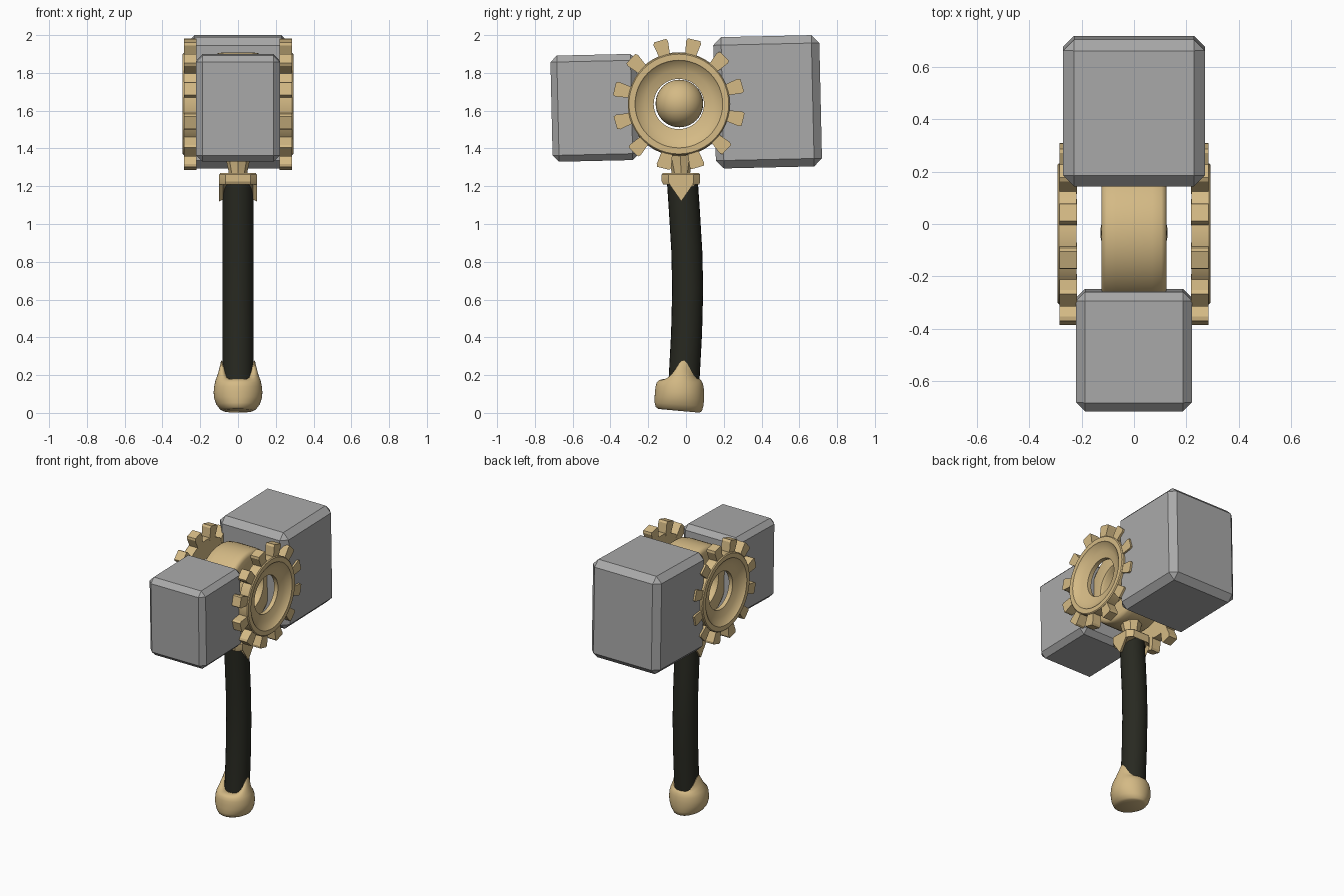
import bpy, bmesh, math
from math import cos, sin, pi, radians
from mathutils import Matrix, Vector

if "Cube" in bpy.data.objects:
    bpy.data.objects.remove(bpy.data.objects["Cube"])


def material(name, rgb):
    m = bpy.data.materials.new(name)
    m.diffuse_color = (*rgb, 1)
    m.use_nodes = True
    m.node_tree.nodes["Principled BSDF"].inputs["Base Color"].default_value = m.diffuse_color
    return m


GREY = material("steel_grey", (0.40, 0.40, 0.40))
GOLD = material("pale_gold", (0.66, 0.49, 0.235))
DARK = material("dark_grip", (0.021, 0.022, 0.015))
CY, CZ = -0.038, 1.635          # hub centre


def finish(name, bm, mat, angle=35):
    bmesh.ops.recalc_face_normals(bm, faces=bm.faces)
    me = bpy.data.meshes.new(name)
    bm.to_mesh(me)
    bm.free()
    ob = bpy.data.objects.new(name, me)
    bpy.context.collection.objects.link(ob)
    me.materials.append(mat)
    if angle:
        me.shade_smooth()
        me.set_sharp_from_angle(angle=radians(angle))
    return ob


def loft(bm, rings, loop=False):
    """Skin a list of equal-length point rings; cap the ends unless looped."""
    vs = [[bm.verts.new(p) for p in ring] for ring in rings]
    n = len(vs[0])
    pairs = list(zip(vs, vs[1:])) + ([(vs[-1], vs[0])] if loop else [])
    for a, b in pairs:
        for i in range(n):
            j = (i + 1) % n
            bm.faces.new((a[i], a[j], b[j], b[i]))
    if not loop:
        bm.faces.new(vs[0])
        bm.faces.new(vs[-1])


def lathe_x(bm, profile, n=48):
    """Spin a closed (radius, x) profile around the hub's x axis."""
    loft(bm, [[(x, CY + r * cos(2 * pi * i / n), CZ + r * sin(2 * pi * i / n))
               for i in range(n)] for r, x in profile], loop=True)


# Hammer blocks, chamfered and slightly tilted
def block(name, size, centre, bevel):
    bm = bmesh.new()
    bmesh.ops.create_cube(bm, size=1)
    bmesh.ops.scale(bm, vec=size, verts=bm.verts)
    bmesh.ops.bevel(bm, geom=bm.edges[:], offset=bevel, segments=1, affect='EDGES')
    bmesh.ops.rotate(bm, cent=(0, 0, 0), matrix=Matrix.Rotation(radians(1.3), 3, 'X'), verts=bm.verts)
    bmesh.ops.translate(bm, vec=centre, verts=bm.verts)
    finish(name, bm, GREY, 0)


block("small_head", (0.443, 0.458, 0.562), (0, -0.483, 1.615), 0.034)
block("large_head", (0.543, 0.562, 0.695), (0, 0.432, 1.647), 0.042)

# Gear wheels on both sides
for side, label in ((1, "right"), (-1, "left")):
    bm = bmesh.new()
    lathe_x(bm, [(r, side * x) for r, x in (
        (0.27, 0.22), (0.27, 0.287), (0.264, 0.293), (0.232, 0.293), (0.226, 0.285),
        (0.18, 0.262), (0.133, 0.25), (0.133, 0.22))])
    for k in range(12):
        a = radians(16.5 + 30 * k)
        u, v = Vector((0, cos(a), sin(a))), Vector((0, -sin(a), cos(a)))
        c = Vector((0, CY, CZ))
        outline = [(0.25, -0.027), (0.335, -0.040), (0.35, -0.034),
                   (0.35, 0.034), (0.335, 0.040), (0.25, 0.027)]
        loft(bm, [[c + u * r + v * w + Vector((side * x, 0, 0)) for r, w in outline]
                  for x in (0.2185, 0.285)])
    finish(label + "_gear", bm, GOLD, 30)

# Central hub ring
bm = bmesh.new()
half = [(0.14, 0.11), (0.15, 0.125), (0.245, 0.125), (0.262, 0.118), (0.27, 0.105), (0.274, 0.07)]
lathe_x(bm, half + [(r, -x) for r, x in reversed(half)])
finish("hub_ring", bm, GOLD, 40)

# Ball in the hub
bm = bmesh.new()
bmesh.ops.create_uvsphere(bm, u_segments=32, v_segments=20, radius=0.126,
                          matrix=Matrix.Translation((0, CY + 0.003, CZ + 0.003)))
finish("hub_ball", bm, GOLD, 60)


def circle(r, y, z, n=24):
    return [(r * cos(2 * pi * i / n), y + r * sin(2 * pi * i / n), z) for i in range(n)]


# Curved grip
bm = bmesh.new()
loft(bm, [circle(0.082, y, z) for y, z in (
    (-0.016, 0.08), (-0.010, 0.18), (0.003, 0.42), (0.009, 0.66),
    (0.004, 0.86), (-0.008, 1.06), (-0.020, 1.24))])
finish("grip", bm, DARK)

# Tapered neck
bm = bmesh.new()
loft(bm, [circle(0.048, -0.027, 1.25, 8), circle(0.05, -0.027, 1.28, 8),
          circle(0.075, -0.030, 1.39, 8)])
finish("neck", bm, GOLD, 25)

# Faceted collar with points hanging on both sides
bm = bmesh.new()
quarter = [(0.1, 0), (0.1, 0.065), (0.065, 0.1), (0, 0.1)]
right = [(x, -y) for x, y in reversed(quarter[1:])] + quarter
plan = right + [(-x, y) for x, y in reversed(right[1:-1])]
tip = lambda x, y: 1.12 if y == 0 else 1.21
loft(bm, [[(x * 0.8, y * 0.8 - 0.022, tip(x, y) + 0.01) for x, y in plan],
          [(x, y * 0.96 - 0.025, tip(x, y)) for x, y in plan],
          [(x, y * 1.02 - 0.027, 1.225) for x, y in plan],
          [(x, y * 1.02 - 0.027, 1.262) for x, y in plan],
          [(x * 0.93, y * 0.95 - 0.027, 1.27) for x, y in plan]])
finish("collar", bm, GOLD, 20)

# Rounded pommel with a tongue up each side of the grip
bm = bmesh.new()
N = 48
rings = []
# rx, ry, centre y, z, tongue height, tilt
for rx, ry, cy, z, up, tilt in (
        (0.080, 0.108, -0.038, 0.011, 0, -0.09), (0.096, 0.122, -0.038, 0.020, 0, -0.09),
        (0.115, 0.129, -0.037, 0.045, 0, -0.07), (0.127, 0.131, -0.035, 0.080, 0, -0.05),
        (0.129, 0.130, -0.034, 0.110, 0, -0.03), (0.126, 0.127, -0.034, 0.140, 0, 0),
        (0.120, 0.121, -0.034, 0.160, 0.01, 0), (0.106, 0.112, -0.032, 0.173, 0.035, 0),
        (0.097, 0.100, -0.026, 0.178, 0.065, 0), (0.089, 0.088, -0.016, 0.179, 0.10, 0),
        (0.076, 0.076, -0.012, 0.172, 0.09, 0)):
    ring = []
    for i in range(N):
        a = 2 * pi * i / N
        ring.append((rx * cos(a), cy + ry * sin(a),
                     z + up * abs(cos(a)) ** 6 + tilt * ry * sin(a)))
    rings.append(ring)
loft(bm, rings)
finish("pommel", bm, GOLD, 50)
